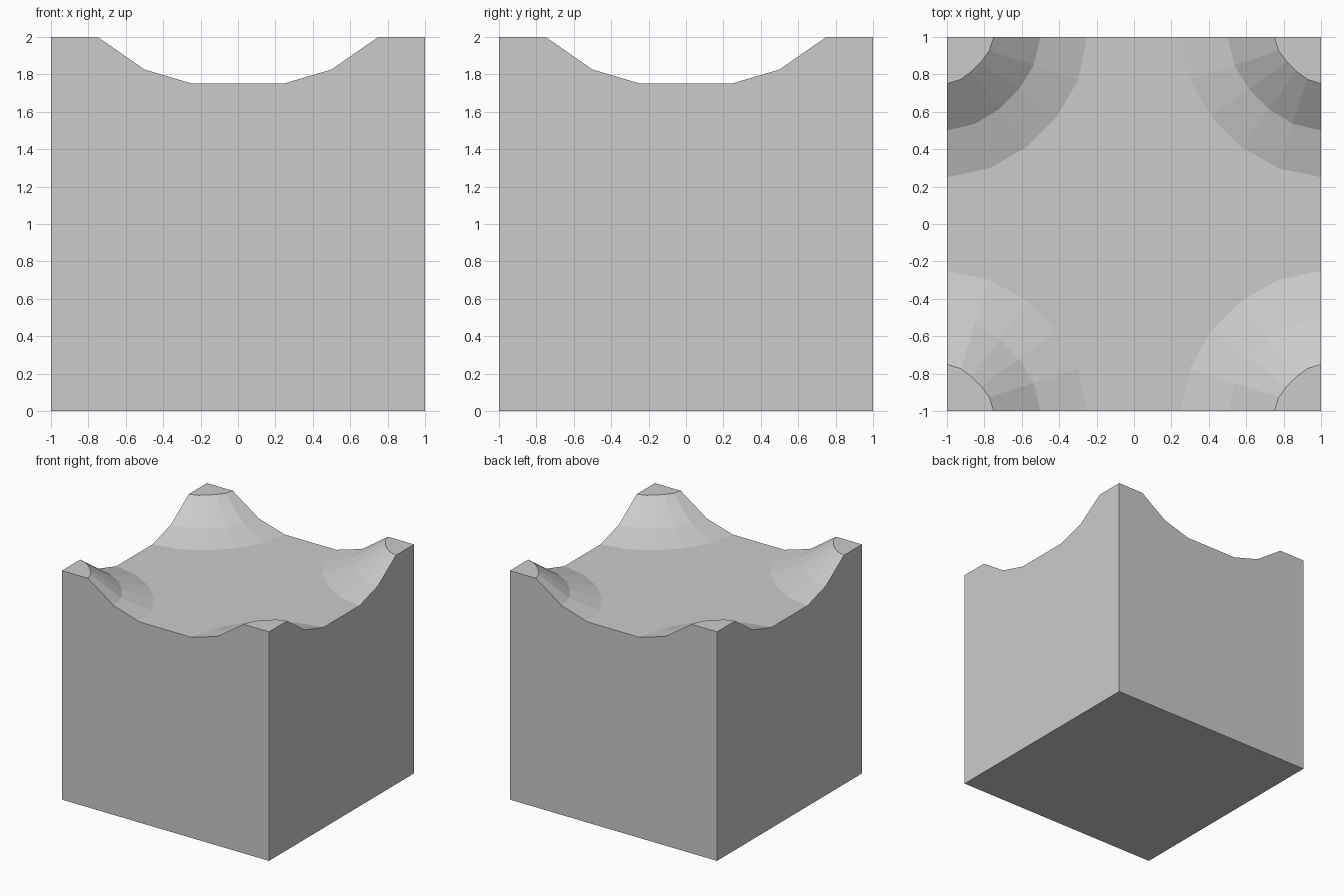
import bpy, bmesh, math

if "Cube" in bpy.data.objects:
    bpy.data.objects.remove(bpy.data.objects["Cube"])

# Ring profile around each corner: (radius, height)
RINGS = [(0.25, 2.0), (0.5, 1.826), (0.75, 1.752)]
# Rings are slightly flattened towards the middle of the arc
FLATTEN = [0, 0.012, 0.024, 0.024, 0.012, 0]

bm = bmesh.new()


def add_corner(k):
    """Make the vertices of one raised corner, turned k quarter turns."""
    c, s = [(1, 0), (0, 1), (-1, 0), (0, -1)][k]

    def vert(x, y, z):
        return bm.verts.new((c * x - s * y, s * x + c * y, z))

    rings = []
    for r, z in RINGS:
        ring = []
        for i, inset in enumerate(FLATTEN):
            a = math.radians(18 * i)
            ring.append(vert(1 - (r - inset) * math.cos(a),
                             1 - (r - inset) * math.sin(a), z))
        rings.append(ring)
    return vert(1, 1, 0), vert(1, 1, 2), rings


corners = [add_corner(k) for k in range(4)]

# Raised corner tips and the sloping bands below them
for base, tip, rings in corners:
    bm.faces.new([tip] + rings[0])
    for inner, outer in zip(rings, rings[1:]):
        for i in range(5):
            bm.faces.new((inner[i], inner[i + 1], outer[i + 1], outer[i]))

# Flat dished middle and underside
bm.faces.new([v for _, _, rings in corners for v in reversed(rings[-1])])
bm.faces.new([base for base, _, _ in corners])

# Side walls following the scooped profile
for k in range(4):
    base_a, tip_a, rings_a = corners[k]
    base_b, tip_b, rings_b = corners[(k + 1) % 4]
    down = [ring[0] for ring in rings_a]
    up = [ring[-1] for ring in reversed(rings_b)]
    bm.faces.new([base_a, tip_a] + down + up + [tip_b, base_b])

bmesh.ops.recalc_face_normals(bm, faces=bm.faces[:])
mesh = bpy.data.meshes.new("scooped_block")
bm.to_mesh(mesh)
bm.free()
block = bpy.data.objects.new("scooped_block", mesh)
bpy.context.collection.objects.link(block)
